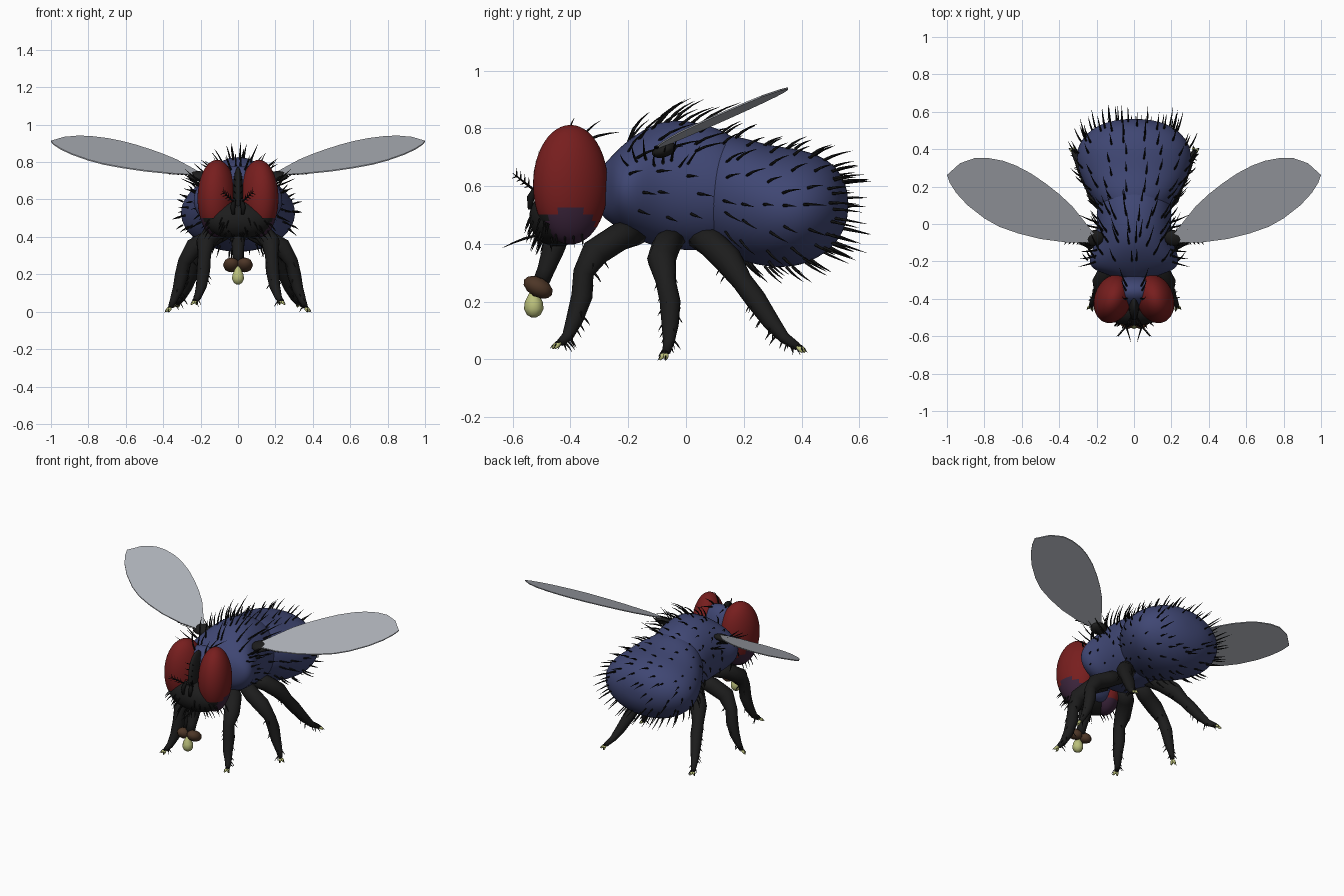
import bpy, bmesh, math, random
from mathutils import Vector as V, Matrix

if "Cube" in bpy.data.objects:
    bpy.data.objects.remove(bpy.data.objects["Cube"])

random.seed(4)

def mat(name, *rgb):
    m = bpy.data.materials.new(name)
    m.diffuse_color = (*rgb, 1)
    m.use_nodes = True
    m.node_tree.nodes["Principled BSDF"].inputs["Base Color"].default_value = m.diffuse_color
    return m

BLUE = mat("body blue", .05, .062, .172)
RED = mat("eye red", .185, .013, .013)
PURPLE = mat("lower eye purple", .045, .018, .045)
BLACK = mat("leg black", .012, .012, .012)
BRISTLE = mat("bristle black", .006, .006, .006)
WING = mat("wing grey", .42, .44, .48)
BROWN = mat("mouth brown", .075, .037, .02)
YELLOW = mat("pale yellow", .5, .53, .2)

def finish(name, bm, *mats, smooth=True):
    bmesh.ops.recalc_face_normals(bm, faces=bm.faces[:])
    me = bpy.data.meshes.new(name)
    bm.to_mesh(me)
    bm.free()
    for m in mats:
        me.materials.append(m)
    me.polygons.foreach_set("use_smooth", [smooth] * len(me.polygons))
    ob = bpy.data.objects.new(name, me)
    bpy.context.collection.objects.link(ob)
    return ob

def skin_rings(bm, rings):
    for a, b in zip(rings, rings[1:]):
        n = len(a)
        for i in range(n):
            bm.faces.new((a[i], a[(i + 1) % n], b[(i + 1) % n], b[i]))
    bm.faces.new(rings[0])
    bm.faces.new(rings[-1])

def tube(bm, pts, radii, n=8):
    """Tapered tube that follows the points."""
    pts = [V(p) for p in pts]
    prev, rings = None, []
    for i, p in enumerate(pts):
        t = (pts[min(i + 1, len(pts) - 1)] - pts[max(i - 1, 0)]).normalized()
        q = t.to_track_quat('Z', 'X') if prev is None else prev.rotation_difference(t) @ q
        prev = t
        rings.append([bm.verts.new(p + q @ V((math.cos(k * math.tau / n), math.sin(k * math.tau / n), 0)) * radii[i])
                      for k in range(n)])
    skin_rings(bm, rings)

def bristle(bm, p, d, length, bend=(0, .35, -.1), r=.0052):
    """Curved spike from p along d, bending towards the bend vector."""
    p, d, bend = V(p), V(d).normalized(), V(bend)
    tube(bm, [p + d * length * s + bend * length * s * s for s in (-.1, .35, .7, 1)],
         [r, r * .85, r * .5, r * .08], 4)

def ball(name, c, r, *mats, tilt=0, turn=0, seg=28):
    bm = bmesh.new()
    bmesh.ops.create_uvsphere(bm, u_segments=seg, v_segments=seg // 2, radius=1)
    bm.transform(Matrix.Translation(c) @ Matrix.Rotation(turn, 4, 'Z') @ Matrix.Rotation(tilt, 4, 'X')
                 @ Matrix.Diagonal((*r, 1)))
    return finish(name, bm, *mats)

# Body sections: y, centre z, half width, half height
THORAX = [(-.3, .58, .08, .08), (-.27, .585, .14, .105), (-.245, .59, .225, .13), (-.19, .595, .25, .175),
          (-.11, .605, .21, .215), (-.03, .605, .2, .228), (.06, .597, .2, .222), (.14, .585, .195, .205),
          (.22, .58, .15, .15)]
ABDOMEN = [(.04, .58, .14, .15), (.09, .58, .195, .195), (.18, .56, .25, .218), (.28, .53, .3, .213),
           (.38, .525, .315, .208), (.46, .53, .28, .18), (.52, .535, .21, .135), (.55, .535, .13, .08),
           (.562, .535, .05, .03)]

def section(prof, y):
    for a, b in zip(prof, prof[1:]):
        if y <= b[0]:
            t = (y - a[0]) / (b[0] - a[0])
            return [u + (v - u) * t for u, v in zip(a, b)]
    return prof[-1]

def surface(prof, y, a):
    """Point and outward normal at angle a, measured from the top."""
    def at(yy):
        _, zc, w, h = section(prof, yy)
        return V((w * math.sin(a), yy, zc + h * math.cos(a)))
    _, _, w, h = section(prof, y)
    around = V((w * math.cos(a), 0, -h * math.sin(a)))
    return at(y), around.cross(at(y - .015) - at(y + .015)).normalized() * -1

for name, prof in (("thorax", THORAX), ("abdomen", ABDOMEN)):
    bm = bmesh.new()
    skin_rings(bm, [[bm.verts.new((w * 1.015 * math.sin(k * math.tau / 16), y, zc + h * 1.015 * math.cos(k * math.tau / 16)))
                     for k in range(16)] for y, zc, w, h in prof])
    mod = finish(name, bm, BLUE).modifiers.new("smooth", 'SUBSURF')
    mod.levels = mod.render_levels = 2

# Rows of backward-leaning body bristles: profile, y, angles, length
bm = bmesh.new()
rows = [(THORAX, y, (.13, .42, .75, 1.05), .115) for y in (-.18, -.11, -.04, .04)]
rows += [(THORAX, y, (1.35, 1.7, 2.1), .045) for y in (-.17, -.08, .02)]
rows += [(ABDOMEN, y, [.15 + .36 * i for i in range(9)], l) for y, l in
         ((.12, .075), (.2, .065), (.28, .055), (.36, .055), (.43, .06), (.49, .07), (.53, .07))]
for prof, y, angles, length in rows:
    for a in angles:
        for s in (1, -1):
            p, n = surface(prof, y + random.uniform(-.025, .025), s * (a + random.uniform(-.1, .1)))
            if n.dot(p - V((0, p.y, .56))) < 0:
                n = -n
            bristle(bm, p, n * .7 + V((0, .6, 0)), length * random.uniform(.75, 1.15))
# Shoulder and wing-side tufts
for s in (1, -1):
    for i in range(8):
        p = (s * .2, -.2 + .03 * i, .67 + .012 * (i % 3))
        bristle(bm, p, (s, .1 * (i - 4), .3 + .2 * (i % 3)), .11, (0, .1, .1))
finish("body_bristles", bm, BRISTLE)

# Head
ball("head_back", (0, -.36, .605), (.165, .088, .175), BLUE)
ball("brow_stripe", (0, -.43, .62), (.028, .085, .155), BLACK)
ball("face", (0, -.445, .49), (.185, .098, .1), BLACK)
for s in (1, -1):
    eye = ball("eye", (s * .112, -.4, .605), (.1, .133, .207), RED, PURPLE, BLACK, turn=s * .35, seg=48)
    for f in eye.data.polygons:
        _, y, z = f.center
        if ((y + .4) / .085) ** 2 + ((z - .45) / .075) ** 2 < 1:
            f.material_index = 1
        elif z < .5 and y < -.42:
            f.material_index = 2

# Head bristles, whiskers and feathered antennae
bm = bmesh.new()
for s in (1, -1):
    bristle(bm, (s * .05, -.52, .43), (s * -.3, -1, -.25), .125, (0, 0, -.12))
    for y, d in ((-.33, (.5, .9, .4)), (-.36, (.4, .5, 1)), (-.4, (.3, -.2, 1))):
        bristle(bm, (s * .04, y, .765), (s * d[0], d[1], d[2]), .085)
    for i in range(6):
        bristle(bm, (s * .015, -.505 + .008 * abs(i - 3), .53 + .035 * i), (s * .4, -1, .4), .03, (0, 0, .2), .003)
    for i in range(16):
        a = random.uniform(.05, 1.3)
        z = random.uniform(.405, .5)
        k = math.sqrt(max(0, 1 - ((z - .49) / .1) ** 2))
        bristle(bm, (s * .185 * k * math.sin(a), -.445 - .098 * k * math.cos(a), z),
                (s * math.sin(a), -math.cos(a) * .5, -.8), .042, (0, 0, -.3), .004)
    for i in range(4):
        bristle(bm, (s * .16, -.45 + .03 * i, .43), (s * .6, .1, -1), .04, (0, 0, -.2), .004)
    tube(bm, [(s * .02, -.515, .6), (s * .028, -.538, .56), (s * .025, -.54, .52)], (.01, .014, .008), 6)
    tip = V((s * .085, -.6, .645))
    root = V((s * .025, -.53, .59))
    tube(bm, [root, (root + tip) / 2, tip], (.005, .004, .001), 4)
    for i in range(1, 5):
        for d in ((s * .2, 0, 1), (s, -.7, -.3)):
            bristle(bm, root.lerp(tip, i / 5), d, .03, (0, 0, 0), .003)
finish("head_bristles", bm, BRISTLE)

# Mouth
bm = bmesh.new()
tube(bm, [(0, -.44, .45), (0, -.46, .38), (0, -.485, .31), (0, -.505, .26)], (.045, .038, .03, .028), 10)
finish("proboscis", bm, BLACK)
for s in (1, -1):
    ball("mouth_pad", (s * .036, -.512, .25), (.044, .055, .034), BROWN, tilt=-.5, seg=12)
bm = bmesh.new()
tube(bm, [(0, -.527, z) for z in (.245, .225, .2, .175, .155, .145)], (.01, .018, .031, .034, .024, .008), 10)
finish("food_drop", bm, YELLOW)

# Legs: joint path and radii
R = (.045, .05, .05, .036, .037, .03, .02, .014)
LEGS = {
    "front_leg": [(.07, -.17, .44), (.13, -.23, .425), (.175, -.315, .37), (.18, -.355, .3), (.185, -.36, .22),
                  (.195, -.385, .14), (.215, -.41, .08), (.228, -.435, .058)],
    "middle_leg": [(.07, -.04, .43), (.15, -.07, .39), (.235, -.085, .345), (.285, -.07, .27), (.3, -.055, .2),
                   (.32, -.055, .12), (.345, -.06, .06), (.36, -.068, .025)],
    "rear_leg": [(.07, .04, .43), (.14, .09, .4), (.195, .145, .345), (.225, .195, .27), (.245, .24, .21),
                 (.275, .295, .13), (.3, .34, .075), (.322, .385, .045)]}
for name, path in LEGS.items():
    for s in (1, -1):
        pts = [V((s * x, y, z)) for x, y, z in path]
        bm = bmesh.new()
        tube(bm, pts, R, 10)
        # Leg spines
        for i in range(2, 7):
            for k in range(3):
                a = random.uniform(0, math.tau)
                d = V((math.cos(a), math.sin(a), -.9))
                bristle(bm, pts[i].lerp(pts[i + 1], k / 3) + d * R[i] * .6, d, .03, (0, 0, -.3), .004)
        finish(name, bm, BLACK)
        # Foot pads and claws
        out = V((s * .35, {"front_leg": -1, "middle_leg": -.25, "rear_leg": .9}[name], -.25)).normalized()
        side = out.cross(V((0, 0, 1)))
        pads, claws = bmesh.new(), bmesh.new()
        for k in (1, -1):
            d = out + side * .6 * k
            tube(pads, [pts[-1], pts[-1] + d * .014 - V((0, 0, .005)), pts[-1] + d * .025 - V((0, 0, .013))],
                 (.006, .01, .004), 6)
            bristle(claws, pts[-1] + V((0, 0, .006)), d, .037, (0, 0, -.5), .006)
        finish("foot_pads", pads, YELLOW)
        finish("foot_claws", claws, BRISTLE)

# Wings: thin tilted plates with a dark root
OUTLINE = [(.2, -.07), (.27, .02), (.33, .095), (.4, .16), (.47, .215), (.55, .27), (.63, .312), (.7, .338), (.78, .353),
           (.85, .353), (.93, .325), (1.0, .262), (.985, .22), (.95, .165), (.89, .1), (.8, .03), (.72, -.015),
           (.62, -.05), (.5, -.08), (.35, -.1), (.22, -.1)]
for s in (1, -1):
    bm = bmesh.new()
    layers = [[bm.verts.new((s * x, y, .73 + .05 * (x - .2) + .39 * (y + .1) + dz)) for x, y in OUTLINE]
              for dz in (-.003, .003)]
    skin_rings(bm, layers)
    finish("wing", bm, WING, smooth=False)
    ball("wing_root", (s * .215, -.075, .725), (.055, .045, .024), BLACK, tilt=.35, seg=16)
    bm = bmesh.new()
    for i in range(7):
        x = .23 + .022 * i
        bristle(bm, (s * x, -.097, .73 + .05 * (x - .2)), (s * .8, -1, -.1), .018, (0, 0, 0), .004)
    finish("wing_edge_bristles", bm, BRISTLE)
